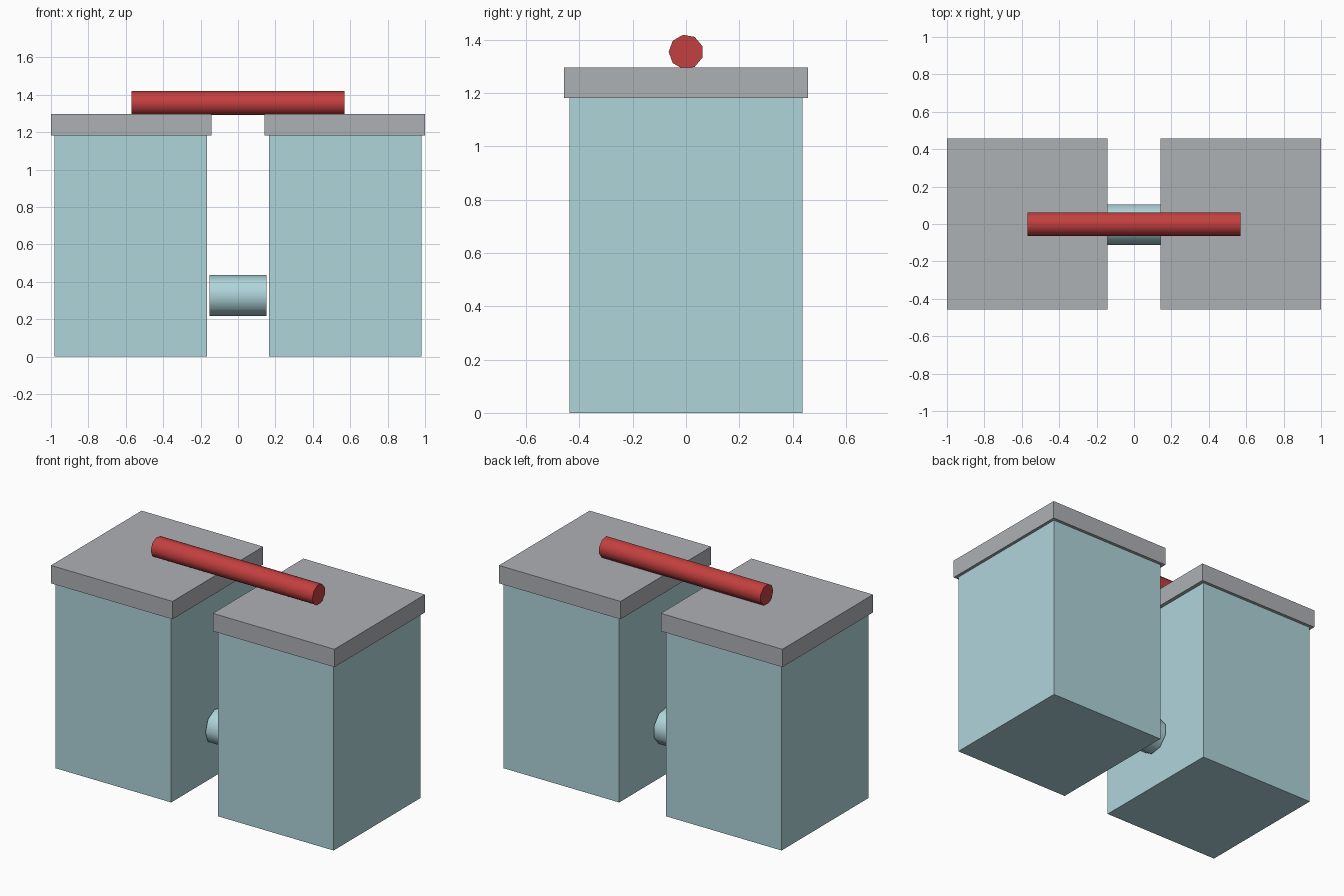
import bpy
from math import radians, pi

cube = bpy.data.objects.get("Cube")
if cube:
    bpy.data.objects.remove(cube, do_unlink=True)


def material(name, colour):
    mat = bpy.data.materials.new(name)
    mat.use_nodes = True
    mat.diffuse_color = (*colour, 1)
    mat.node_tree.nodes["Principled BSDF"].inputs["Base Color"].default_value = (*colour, 1)
    return mat


def box(name, x, z0, z1, width, depth, mat):
    bpy.ops.mesh.primitive_cube_add(size=1, location=(x, 0, (z0 + z1) / 2))
    ob = bpy.context.object
    ob.name = name
    ob.scale = (width, depth, z1 - z0)
    bpy.ops.object.transform_apply(location=False, rotation=False, scale=True)
    ob.data.materials.append(mat)


def rod(name, z, radius, length, sides, mat):
    # Lies along x, with one corner pointing to the front
    bpy.ops.mesh.primitive_cylinder_add(vertices=sides, radius=radius, depth=length,
                                        location=(0, 0, z), rotation=(pi / 2, 0, pi / 2))
    ob = bpy.context.object
    ob.name = name
    # Turn about the rod's own axis so the first corner faces -y
    ob.rotation_euler.rotate_axis("Z", pi / 2)
    bpy.ops.object.transform_apply(location=False, rotation=True, scale=False)
    bpy.ops.object.shade_smooth_by_angle(angle=radians(50))
    ob.data.materials.append(mat)


pale_blue = material("pale blue", (0.43, 0.66, 0.70))
grey = material("grey", (0.42, 0.44, 0.46))
red = material("red", (0.55, 0.05, 0.05))

# Twin tanks with overhanging lids
for side, sign in (("left", 1), ("right", -1)):
    box(side + "_tank", sign * 0.573, 0, 1.185, 0.816, 0.875, pale_blue)
    box(side + "_lid", sign * 0.571, 1.182, 1.296, 0.858, 0.914, grey)

# Pipe joining the tanks and the handle across the lids
rod("connecting_pipe", 0.327, 0.111, 0.305, 9, pale_blue)
rod("handle", 1.355, 0.065, 1.14, 9, red)
